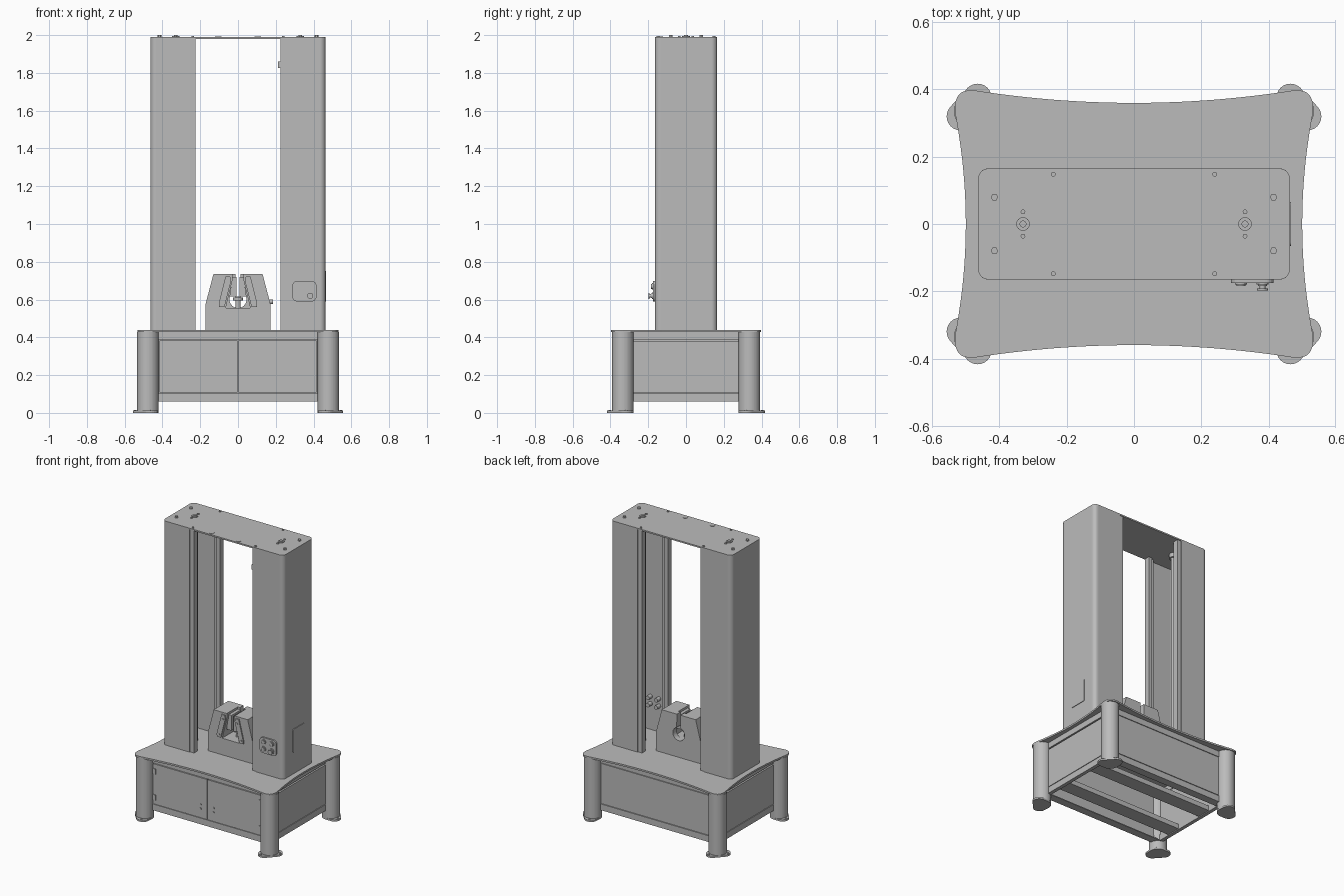
import bpy, bmesh, math
from mathutils import Vector

if "Cube" in bpy.data.objects:
    bpy.data.objects.remove(bpy.data.objects["Cube"])

GREY = (0.5, 0.5, 0.5, 1)
mat = bpy.data.materials.new("machine grey")
mat.use_nodes = True
mat.diffuse_color = GREY
mat.node_tree.nodes["Principled BSDF"].inputs["Base Color"].default_value = GREY
parts = []


def prism(name, outline, lo, hi, axis="z"):
    """Extrude a 2D outline along an axis; the outline lies in the other two axes."""
    place = {"z": lambda a, b, t: (a, b, t),
             "y": lambda a, b, t: (a, t, b),
             "x": lambda a, b, t: (t, a, b)}[axis]
    bm = bmesh.new()
    low = [bm.verts.new(place(a, b, lo)) for a, b in outline]
    face = bm.faces.new(low)
    top = bmesh.ops.extrude_face_region(bm, geom=[face])["geom"]
    shift = Vector(place(0, 0, hi - lo))
    bmesh.ops.translate(bm, vec=shift, verts=[v for v in top if isinstance(v, bmesh.types.BMVert)])
    bmesh.ops.recalc_face_normals(bm, faces=bm.faces)
    me = bpy.data.meshes.new(name)
    bm.to_mesh(me)
    bm.free()
    me.materials.append(mat)
    ob = bpy.data.objects.new(name, me)
    bpy.context.collection.objects.link(ob)
    parts.append(ob)
    return ob


def box(name, x0, x1, y0, y1, z0, z1):
    return prism(name, [(x0, y0), (x1, y0), (x1, y1), (x0, y1)], z0, z1)


def arc(cx, cy, r, a0, a1, n):
    return [(cx + r * math.cos(math.radians(a0 + (a1 - a0) * i / n)),
             cy + r * math.sin(math.radians(a0 + (a1 - a0) * i / n))) for i in range(n + 1)]


def disc(name, a, b, r, lo, hi, axis="z", n=32):
    return prism(name, arc(a, b, r, 0, 360, n)[:-1], lo, hi, axis)


def rounded(x0, x1, y0, y1, r):
    return (arc(x1 - r, y1 - r, r, 0, 90, 6) + arc(x0 + r, y1 - r, r, 90, 180, 6)
            + arc(x0 + r, y0 + r, r, 180, 270, 6) + arc(x1 - r, y0 + r, r, 270, 360, 6))


def hull(points):
    """Convex outline around the points."""
    def half(pts):
        out = []
        for p in pts:
            while len(out) > 1 and ((out[-1][0] - out[-2][0]) * (p[1] - out[-2][1])
                                    <= (out[-1][1] - out[-2][1]) * (p[0] - out[-2][0])):
                out.pop()
            out.append(p)
        return out[:-1]
    pts = sorted(points)
    return half(pts) + half(pts[::-1])


def flip(points, s):
    return [(s * a, b) for a, b in points]


SIDES = (("left", 1), ("right", -1))

# Table top with hollow-curved edges and rounded corners
quarter = [(0.5 + 0.03 * (i / 10) ** 2, 0.032 * i) for i in range(10)]
for i in range(13):
    t = i / 12
    quarter.append(((1 - t) ** 2 * 0.53 + 2 * t * (1 - t) * 0.545 + t * t * 0.46,
                    (1 - t) ** 2 * 0.32 + 2 * t * (1 - t) * 0.412 + t * t * 0.395))
quarter += [(0.046 * i, 0.36 + 0.035 * (i / 10) ** 2) for i in range(9, -1, -1)]
half = quarter + flip(quarter, -1)[-2::-1]
table = half + [(a, -b) for a, b in half[-2:0:-1]]
prism("table_top", table, 0.428, 0.44)

# Legs and lobed feet
for side, s in SIDES:
    for end, e in (("back", 1), ("front", -1)):
        disc(f"{end}_{side}_leg", s * 0.478, e * 0.335, 0.057, 0.012, 0.428, n=48)
        lobes = (arc(0.478, 0.335, 0.057, 0, 360, 24) + arc(0.465, 0.375, 0.042, 0, 360, 24)
                 + arc(0.515, 0.32, 0.042, 0, 360, 24))
        prism(f"{end}_{side}_foot", [(s * a, e * b) for a, b in hull(lobes)], 0, 0.012)
        for a, b in ((0.457, 0.403), (0.544, 0.317)):
            disc(f"{end}_{side}_foot_bolt", s * a, e * b, 0.007, 0.012, 0.016, n=12)

# Cabinet frame: rails and recessed panels on all four sides
for end, e in (("back", 1), ("front", -1)):
    y0, y1 = sorted((e * 0.31, e * 0.335))
    box(f"{end}_top_rail", -0.46, 0.46, y0, y1, 0.388, 0.428)
    box(f"{end}_bottom_rail", -0.46, 0.46, y0, y1, 0.06, 0.103)
    box(f"{end}_panel_backing", -0.46, 0.46, e * 0.318 - 0.003, e * 0.318 + 0.003, 0.1, 0.39)
    box(f"{end}_bottom_flange", -0.46, 0.46, *sorted((e * 0.28, e * 0.33)), 0.06, 0.066)
    box(f"{end}_floor_beam", -0.46, 0.46, e * 0.15 - 0.05, e * 0.15 + 0.05, 0.066, 0.1)
box("back_panel", -0.418, 0.418, 0.318, 0.335, 0.107, 0.384)
for side, s in SIDES:
    x0, x1 = sorted((s * 0.45, s * 0.475))
    box(f"{side}_top_rail", x0, x1, -0.31, 0.31, 0.388, 0.428)
    box(f"{side}_bottom_rail", x0, x1, -0.31, 0.31, 0.06, 0.103)
    box(f"{side}_panel_backing", s * 0.458 - 0.003, s * 0.458 + 0.003, -0.31, 0.31, 0.1, 0.39)
    box(f"{side}_panel", *sorted((s * 0.458, s * 0.475)), -0.278, 0.278, 0.107, 0.378)
    # Doors with hinges and locks
    box(f"{side}_door", *sorted((s * 0.003, s * 0.415)), -0.337, -0.318, 0.107, 0.384)
    for z in (0.155, 0.335):
        box(f"{side}_door_hinge", *sorted((s * 0.392, s * 0.416)), -0.342, -0.337, z - 0.018, z + 0.018)
    for z in (0.17, 0.2):
        disc(f"{side}_door_lock", s * 0.05, z, 0.006, -0.341, -0.337, "y", 12)

# Columns: hollow covers open toward the middle, edge strips, screw and top bolts
for side, s in SIDES:
    X, Y, R, T = 0.463, 0.165, 0.03, 0.006
    outer = [(0.255, -Y)] + arc(X - R, R - Y, R, -90, 0, 8) + arc(X - R, Y - R, R, 0, 90, 8) + [(0.255, Y)]
    inner = ([(0.255, Y - T)] + arc(X - R, Y - R, R - T, 90, 0, 8)
             + arc(X - R, R - Y, R - T, 0, -90, 8) + [(0.255, T - Y)])
    prism(f"{side}_column_cover", flip(outer + inner, s), 0.44, 1.98)
    for end, e in (("back", 1), ("front", -1)):
        x0, x1 = sorted((s * 0.225, s * 0.25))
        box(f"{side}_{end}_edge_strip", x0, x1, *sorted((e * 0.122, e * 0.16)), 0.44, 1.98)
        box(f"{side}_{end}_strip_web", *sorted((s * 0.25, s * 0.275)), *sorted((e * 0.135, e * 0.159)), 0.44, 1.98)
        disc(f"{side}_{end}_plate_bolt", s * 0.415, e * 0.08, 0.011, 1.99, 2.0, n=6)
        disc(f"{side}_{end}_strip_bolt", s * 0.24, e * 0.148, 0.007, 1.99, 1.996, n=12)
        disc(f"{side}_{end}_screw_bolt", s * 0.33, e * 0.036, 0.007, 1.99, 1.996, n=12)
    disc(f"{side}_lead_screw", s * 0.33, 0, 0.02, 0.44, 1.98)
    disc(f"{side}_screw_collar", s * 0.33, 0, 0.03, 1.95, 1.98)
    disc(f"{side}_screw_cap", s * 0.33, 0, 0.02, 1.99, 1.995)
    disc(f"{side}_screw_centre", s * 0.33, 0, 0.01, 1.995, 2.0)
    disc(f"{side}_plate_plug", s * 0.104, -0.14, 0.017, 1.99, 1.992)
prism("top_plate", rounded(-0.463, 0.463, -0.165, 0.165, 0.03), 1.98, 1.99)
box("limit_switch", 0.212, 0.226, -0.155, -0.135, 1.825, 1.86)

# Control box with buttons, and the side access plate
prism("control_box", rounded(0.288, 0.415, 0.59, 0.698, 0.025), -0.175, -0.165, "y")
for x in (0.318, 0.382):
    for z in (0.62, 0.67):
        disc("button_ring", x, z, 0.018, -0.18, -0.175, "y", 24)
        disc("button", x, z, 0.013, -0.185, -0.18, "y", 24)
        disc("button_body", x, z, 0.014, -0.159, -0.125, "y", 16)
disc("stop_button_stem", 0.382, 0.62, 0.009, -0.192, -0.185, "y", 24)
disc("stop_button_head", 0.382, 0.62, 0.016, -0.198, -0.192, "y", 24)
prism("access_plate", rounded(-0.065, 0.065, 0.59, 0.75, 0.01), 0.463, 0.467, "x")

# Lower grip: V-shaped body, keyhole back, wedge jaws, cover plates and piston
body = [(0.172, 0.44), (0.172, 0.575), (0.13, 0.735), (0.03, 0.735), (0.03, 0.7), (0.065, 0.555)]
prism("grip_body", body + flip(body, -1)[::-1], -0.08, 0.04, "y")
back = body[:3] + [(0.014, 0.735)] + arc(0, 0.6, 0.045, 70, -90, 12)
prism("grip_back", back + flip(back, -1)[-2::-1], 0.04, 0.08, "y")
for side, s in SIDES:
    prism(f"{side}_jaw", flip([(0.008, 0.615), (0.045, 0.615), (0.03, 0.72), (0.008, 0.72)], s), -0.06, 0.04, "y")
    plate = [(0.072, 0.56), (0.1, 0.56), (0.102, 0.58), (0.066, 0.722), (0.042, 0.722), (0.036, 0.7)]
    prism(f"{side}_grip_cover", flip(plate, s), -0.088, -0.08, "y")
    for x, z in ((0.054, 0.69), (0.084, 0.58)):
        disc(f"{side}_cover_bolt", s * x, z, 0.007, -0.093, -0.088, "y", 12)
disc("grip_piston", 0, 0, 0.014, 0.555, 0.615)
disc("grip_piston_collar", 0, 0, 0.026, 0.595, 0.612)
disc("grip_knob", 0, 0.588, 0.012, 0.165, 0.185, "x", 16)

# Smooth round surfaces, keep edges sharp
for ob in bpy.context.view_layer.objects:
    ob.select_set(ob in parts)
bpy.context.view_layer.objects.active = parts[0]
bpy.ops.object.shade_smooth_by_angle(angle=math.radians(30))
